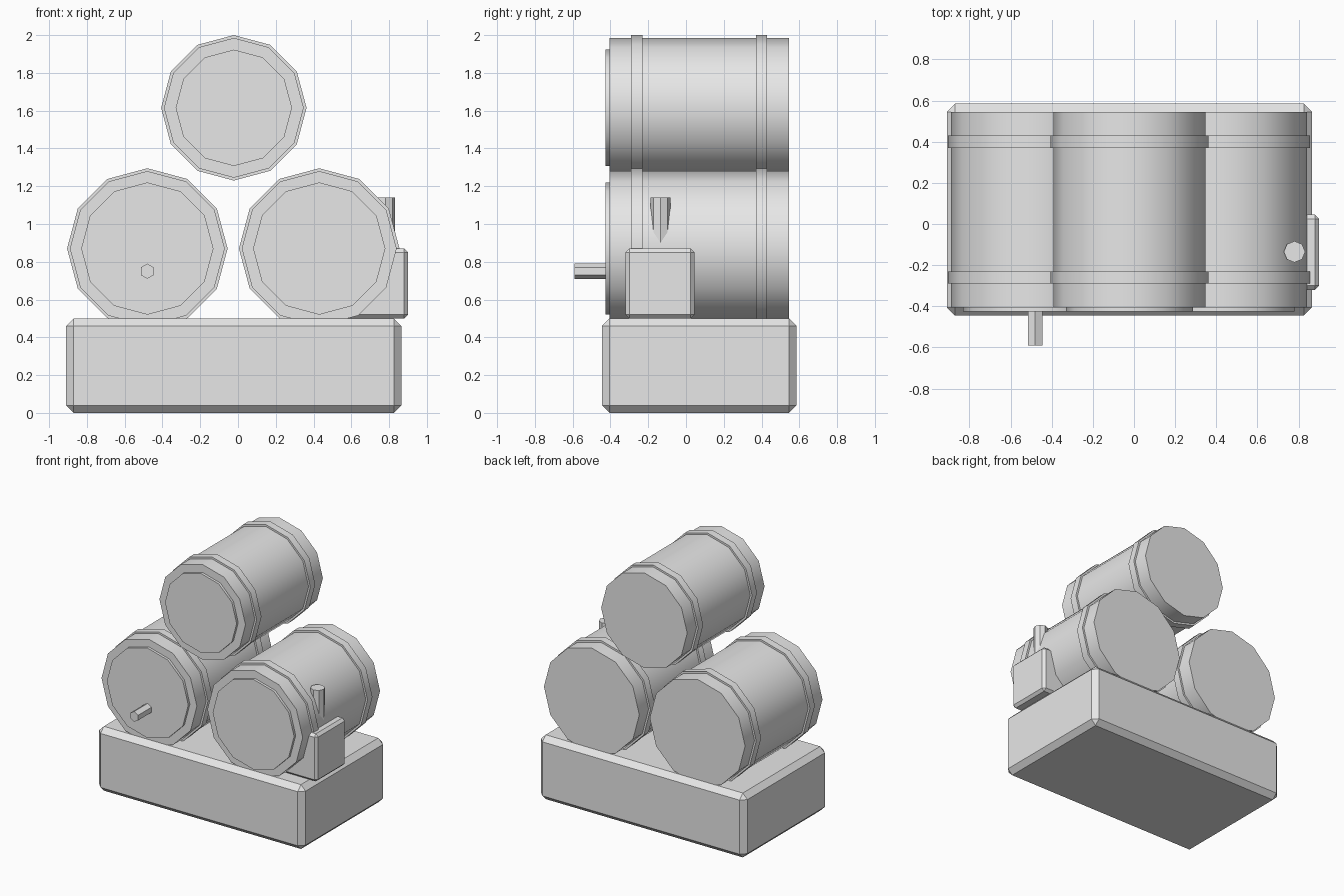
import bpy
import math

cube = bpy.data.objects.get("Cube")
if cube:
    bpy.data.objects.remove(cube, do_unlink=True)

grey = bpy.data.materials.new("plain light grey")
grey.use_nodes = True
grey.diffuse_color = (0.8, 0.8, 0.8, 1)
grey.node_tree.nodes["Principled BSDF"].inputs["Base Color"].default_value = (0.8, 0.8, 0.8, 1)


def finish(name, smooth=False):
    obj = bpy.context.object
    obj.name = name
    obj.data.materials.append(grey)
    if smooth:
        bpy.ops.object.shade_smooth_by_angle(angle=math.radians(35))
    return obj


def block(name, low, high, bevel):
    size = [b - a for a, b in zip(low, high)]
    middle = [(a + b) / 2 for a, b in zip(low, high)]
    bpy.ops.mesh.primitive_cube_add(size=1, location=middle)
    obj = bpy.context.object
    obj.scale = size
    bpy.ops.object.transform_apply(location=False, rotation=False, scale=True)
    mod = obj.modifiers.new("chamfer", "BEVEL")
    mod.width = bevel
    mod.segments = 1
    return finish(name)


def cylinder_y(name, x, z, radius, y0, y1, sides=12, smooth=True):
    # Cylinder lying along y with a corner pointing straight up
    bpy.ops.mesh.primitive_cylinder_add(
        vertices=sides, radius=radius, depth=y1 - y0,
        location=(x, (y0 + y1) / 2, z), rotation=(math.pi / 2, 0, 0))
    return finish(name, smooth)


def barrel(name, x, z, radius, lid_radius):
    cylinder_y(name + "_body", x, z, radius, -0.405, 0.545)
    cylinder_y(name + "_lid", x, z, lid_radius, -0.425, -0.39)
    for place, y in (("front", -0.29), ("back", 0.37)):
        cylinder_y(f"{name}_{place}_hoop", x, z, radius + 0.015, y, y + 0.06)


# Base
block("base", (-0.91, -0.445, 0), (0.865, 0.585, 0.5), 0.04)

# Stacked barrels
barrel("right_barrel", -0.48, 0.87, 0.41, 0.35)
barrel("left_barrel", 0.43, 0.87, 0.41, 0.35)
barrel("top_barrel", -0.022, 1.615, 0.37, 0.308)

# Tap on the right barrel
cylinder_y("tap", -0.48, 0.75, 0.04, -0.59, -0.39, sides=6, smooth=False)

# Box and upright pipe beside the left barrel
block("side_box", (0.53, -0.32, 0.5), (0.9, 0.045, 0.87), 0.02)
bpy.ops.mesh.primitive_cylinder_add(vertices=8, radius=0.052, depth=0.3, location=(0.78, -0.135, 0.99))
finish("upright_pipe")
